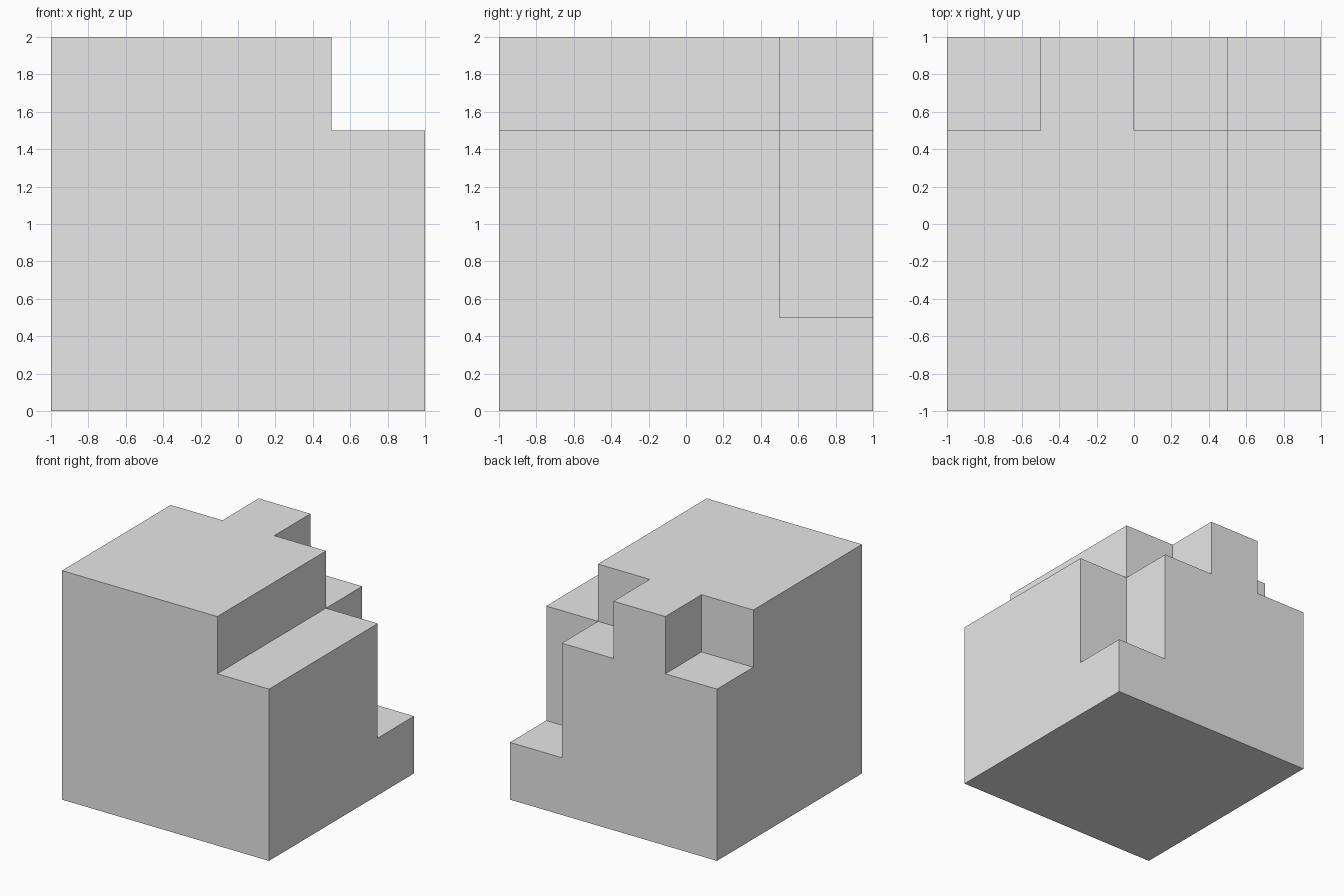
import bpy
import bmesh
from mathutils import Vector

cube = bpy.data.objects.get("Cube")
if cube:
    bpy.data.objects.remove(cube, do_unlink=True)

UNIT = 0.5   # edge of one block
SIDE = 4     # blocks per side

# Plain grey material
grey = bpy.data.materials.new("plain_grey")
grey.use_nodes = True
colour = (0.8, 0.8, 0.8, 1.0)
grey.diffuse_color = colour
for node in grey.node_tree.nodes:
    if node.type == 'BSDF_PRINCIPLED':
        node.inputs["Base Color"].default_value = colour

# Column heights in blocks, from -x to +x
MAIN_ROW = (4, 4, 4, 3)
REAR_ROW = (3, 4, 3, 1)


def solid(cell):
    """True where the stepped block has material."""
    i, j, k = cell
    if not (0 <= i < SIDE and 0 <= j < SIDE and k >= 0):
        return False
    row = REAR_ROW if j == SIDE - 1 else MAIN_ROW
    return k < row[i]


def add_outer_face(bm, cell, axis, sign):
    """Add the square of a cell that looks along the signed axis."""
    u, v = (axis + 1) % 3, (axis + 2) % 3
    corners = []
    for a, b in ((0, 0), (1, 0), (1, 1), (0, 1)):
        p = Vector(cell)
        p[axis] += sign > 0
        p[u] += a
        p[v] += b
        p -= Vector((SIDE / 2, SIDE / 2, 0))
        corners.append(bm.verts.new(p * UNIT))
    bm.faces.new(corners if sign > 0 else corners[::-1])


# Stepped block: only the exposed squares, merged into large flat faces
bm = bmesh.new()
cells = [(i, j, k) for i in range(SIDE) for j in range(SIDE) for k in range(SIDE)]
for cell in filter(solid, cells):
    for axis in range(3):
        for sign in (-1, 1):
            neighbour = list(cell)
            neighbour[axis] += sign
            if not solid(neighbour):
                add_outer_face(bm, cell, axis, sign)
bmesh.ops.remove_doubles(bm, verts=bm.verts[:], dist=0.001)
bmesh.ops.dissolve_limit(bm, angle_limit=0.01, verts=bm.verts[:], edges=bm.edges[:])

mesh = bpy.data.meshes.new("stepped_block")
bm.to_mesh(mesh)
bm.free()
mesh.materials.append(grey)
block = bpy.data.objects.new("stepped_block", mesh)
bpy.context.collection.objects.link(block)
